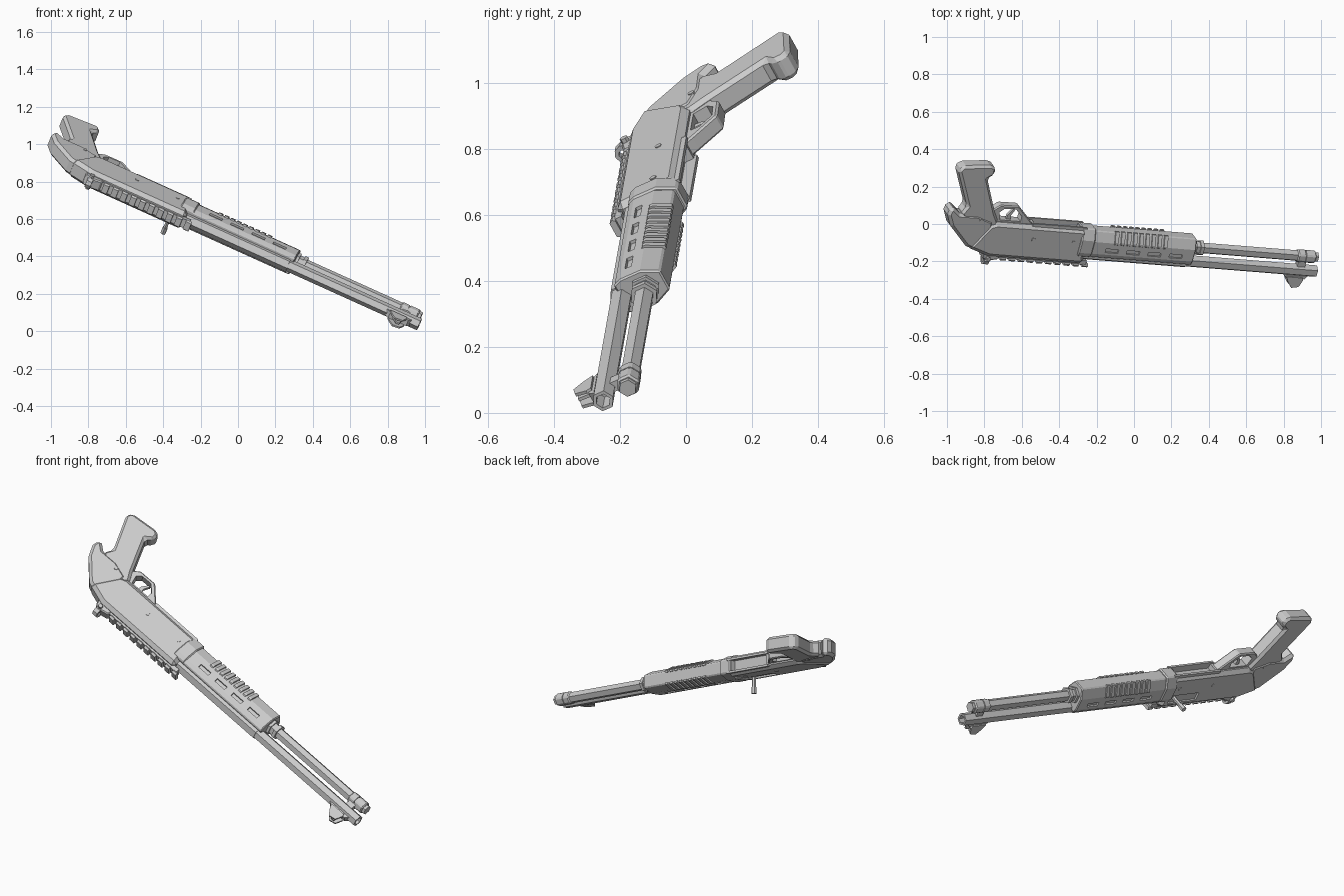
import bpy, bmesh, math
from mathutils import Matrix, Vector

if "Cube" in bpy.data.objects:
    bpy.data.objects.remove(bpy.data.objects["Cube"])

# One plain metal colour
grey = bpy.data.materials.new("plain_grey")
grey.use_nodes = True
grey.diffuse_color = (0.6, 0.6, 0.6, 1)
grey.node_tree.nodes["Principled BSDF"].inputs["Base Color"].default_value = grey.diffuse_color

# Working frame: x to the muzzle, y to the visible side, z to the sights; origin at the muzzle
fwd = Vector((0.909, -0.073, -0.411)).normalized()
up = -Vector((0.248, 0.886, 0.393))
up = (up - fwd * up.dot(fwd)).normalized()
side = up.cross(fwd)
POSE = Matrix((fwd, side, up)).transposed().to_4x4()
POSE.translation = (0.970, -0.2515, 0.036)
AXES = {"x": (1, 2, 0), "y": (0, 2, 1), "z": (0, 1, 2)}


def prism(poly, axis, lo, hi):
    """A polygon pushed along one axis of the working frame."""
    return poly, axis, lo, hi


def box(x0, x1, y0, y1, z0, z1):
    return prism([(x0, z0), (x1, z0), (x1, z1), (x0, z1)], "y", y0, y1)


def ngon(a, b, r, n=6, turn=math.pi / 2):
    return [(a + r * math.cos(turn + k * math.tau / n),
             b + r * math.sin(turn + k * math.tau / n)) for k in range(n)]


def part(name, *pieces, bevel=0):
    bm = bmesh.new()
    for poly, axis, lo, hi in pieces:
        rings = []
        for h in (lo, hi):
            ring = []
            for a, b in poly:
                co = [0, 0, 0]
                for slot, value in zip(AXES[axis], (a, b, h)):
                    co[slot] = value
                ring.append(bm.verts.new(co))
            rings.append(ring)
        bm.faces.new(rings[0])
        bm.faces.new(rings[1][::-1])
        for k in range(len(poly)):
            j = (k + 1) % len(poly)
            bm.faces.new((rings[0][k], rings[0][j], rings[1][j], rings[1][k]))
    bmesh.ops.recalc_face_normals(bm, faces=bm.faces)
    mesh = bpy.data.meshes.new(name)
    bm.to_mesh(mesh)
    bm.free()
    mesh.materials.append(grey)
    obj = bpy.data.objects.new(name, mesh)
    bpy.context.collection.objects.link(obj)
    obj.matrix_world = POSE
    if bevel:
        mod = obj.modifiers.new("chamfer", "BEVEL")
        mod.width, mod.segments = bevel, 1
        mod.limit_method, mod.angle_limit = "ANGLE", math.radians(40)
    return obj


def cut(obj, *pieces):
    cutter = part(obj.name + "_cutter", *pieces)
    cutter.hide_render = True
    cutter.hide_viewport = True
    cutter.display_type = "WIRE"
    mod = obj.modifiers.new("cut", "BOOLEAN")
    mod.operation, mod.object, mod.solver = "DIFFERENCE", cutter, "EXACT"


TUBE = -0.083  # height of the magazine tube axis

# Receiver with ejection port and loading port
receiver = part("receiver", prism(
    [(-1.37, .048), (-1.93, .048), (-2.06, .008), (-1.97, -.14), (-1.93, -.155), (-1.40, -.155)],
    "y", -.054, .054), bevel=.02)
cut(receiver, box(-1.62, -1.42, -.08, -.044, -.035, .015),
    box(-1.70, -1.43, -.03, .03, -.2, -.125))

# Rear shell and pistol grip
part("stock_rear", prism(
    [(-1.94, .044), (-2.07, .002), (-2.19, -.11), (-2.225, -.175), (-2.22, -.218), (-2.196, -.218),
     (-2.155, -.188), (-2.05, -.19), (-1.95, -.16)], "y", -.047, .047), bevel=.016)
part("pistol_grip", prism(
    [(-2.07, -.10), (-2.15, -.186), (-2.126, -.235), (-2.232, -.44), (-2.21, -.47), (-2.045, -.487),
     (-2.02, -.47), (-2.018, -.432), (-2.052, -.405), (-1.955, -.21), (-1.92, -.155), (-1.94, -.10)],
    "y", -.042, .042), bevel=.014)

# Trigger group
guard = part("trigger_guard", prism(
    [(-1.98, -.14), (-1.97, -.215), (-1.93, -.25), (-1.82, -.252), (-1.735, -.175), (-1.70, -.14)],
    "y", -.026, .026), bevel=.006)
cut(guard, prism([(-1.91, -.165), (-1.925, -.21), (-1.90, -.233), (-1.835, -.235), (-1.79, -.195),
                  (-1.79, -.165)], "y", -.1, .1))
part("trigger", prism([(-1.87, -.14), (-1.84, -.14), (-1.845, -.19), (-1.83, -.222),
                       (-1.842, -.225), (-1.865, -.19)], "y", -.009, .009))
part("loading_lips", *[box(-1.72, -1.40, s * .035 - .006, s * .035 + .006, -.165, -.13) for s in (-1, 1)])

# Cross pins and charging handle
part("cross_pins", *[prism(ngon(x, z, .011, 8), "y", -w, w)
                     for x, z, w in ((-2.027, -.159, .050), (-1.70, -.077, .057), (-1.464, -.079, .057))])
part("charging_handle", prism(ngon(-1.46, -.012, .011), "y", -.14, -.04),
     prism(ngon(-1.46, -.012, .015), "y", -.142, -.105))

# Sight rail with cross teeth
part("sight_rail", box(-1.86, -1.345, -.026, .026, .035, .06),
     *[prism([(-.024, .055), (-.031, .064), (-.024, .075), (.024, .075), (.031, .064), (.024, .055)],
             "x", -1.845 + k * .0535, -1.813 + k * .0535) for k in range(10)])

# Rear ring sight
part("rear_sight_base", prism([(-1.96, .035), (-1.95, .072), (-1.92, .082), (-1.86, .07), (-1.85, .04)],
                              "y", -.03, .03), bevel=.006)
ring = part("rear_sight_ring", prism(ngon(0, .085, .03, 8), "x", -1.935, -1.905))
cut(ring, prism(ngon(0, .088, .014, 8), "x", -2, -1.8))
part("rear_sight_knob", prism(ngon(-1.92, .066, .013), "y", -.044, .044))

# Barrel with bore, and its thicker rear sleeve
barrel = part("barrel", prism(ngon(0, 0, .034), "x", -1.40, 0))
cut(barrel, prism(ngon(0, 0, .023), "x", -.08, .05))
part("barrel_sleeve", prism(ngon(0, 0, .039), "x", -1.39, -.77))

# Front sight: ramp, blade and guard wings
part("front_sight_ramp", prism([(-.19, .026), (-.165, .045), (-.06, .045), (-.045, .026)], "y", -.019, .019))
part("front_sight_blade", prism([(-.15, .04), (-.115, .092), (-.095, .092), (-.09, .04)], "y", -.005, .005))
part("front_sight_wings", *[prism([(-.17, .035), (-.15, .07), (-.125, .098), (-.085, .09), (-.07, .05), (-.075, .035)],
                                  "y", s * .022 - .005, s * .022 + .005) for s in (-1, 1)])

# Magazine tube with end cap and clamp
part("magazine_tube", prism(ngon(0, TUBE, .031), "x", -1.42, -.05))
cap = part("magazine_cap", prism(ngon(0, TUBE, .038), "x", -.135, -.03), bevel=.006)
part("magazine_cap_tip", prism(ngon(0, TUBE, .028), "x", -.04, -.014))
cut(cap, prism(ngon(0, TUBE, .045), "x", -.093, -.088))
part("barrel_clamp", box(-.12, -.075, -.016, .016, -.06, -.02))

# Sliding fore-end: body with side slots, rear collar and front nut
half = [(.05, .0), (.06, -.025), (.06, -.095), (.034, -.15)]
section = half + [(-s, z) for s, z in reversed(half)]
fore = part("fore_end", prism(section, "x", -1.39, -.75), bevel=.005)
slots = [(-1.27 + k * .125, s) for k in range(4) for s in (-1, 1)]
cut(fore, *[box(x, x + .075, s * .062 - .012, s * .062 + .012, -.060, -.038) for x, s in slots])
part("fore_end_collar", prism([(s * 1.1, z * 1.07) for s, z in section], "x", -1.425, -1.345), bevel=.006)
part("fore_end_nut", prism(ngon(0, TUBE, .046), "x", -.755, -.735),
     prism(ngon(0, TUBE, .036), "x", -.74, -.70), prism(ngon(0, TUBE, .044), "x", -.712, -.692))

# Finger ridges wrapping the lower edge of the fore-end
ridge = [(.058, -.085), (.066, -.092), (.066, -.102), (.039, -.156), (.028, -.156), (.028, -.14)]
part("finger_ridges", *[prism([(s * y, z) for y, z in ridge], "x", -1.23 + k * .036, -1.209 + k * .036)
                        for k in range(9) for s in (-1, 1)])
